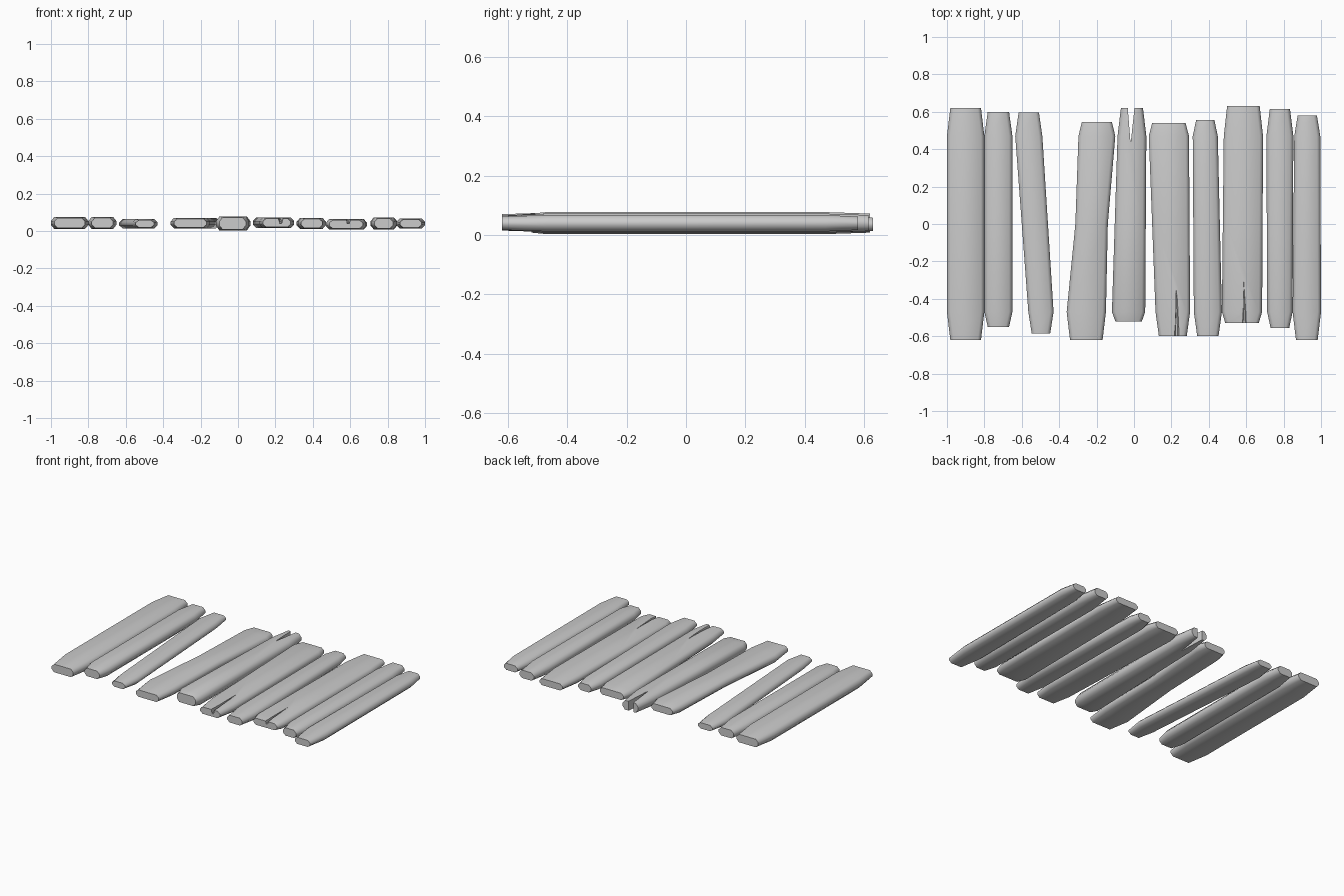
import bpy, bmesh, math

if "Cube" in bpy.data.objects:
    bpy.data.objects.remove(bpy.data.objects["Cube"])


def mesh_object(name, rings):
    """Loft closed rings of points into a capped solid."""
    bm = bmesh.new()
    loops = [[bm.verts.new(p) for p in ring] for ring in rings]
    n = len(loops[0])
    for a, b in zip(loops, loops[1:]):
        for i in range(n):
            j = (i + 1) % n
            bm.faces.new((a[i], a[j], b[j], b[i]))
    bm.faces.new(loops[0])
    bm.faces.new(loops[-1])
    bmesh.ops.recalc_face_normals(bm, faces=bm.faces)
    me = bpy.data.meshes.new(name)
    bm.to_mesh(me)
    bm.free()
    ob = bpy.data.objects.new(name, me)
    bpy.context.collection.objects.link(ob)
    return ob


def section(y, xl, xr, z0, z1):
    """Octagonal worn-edge board section."""
    c = 0.018
    a, b = z0 + (z1 - z0) * 0.34, z0 + (z1 - z0) * 0.66
    return [(x, y, z) for x, z in (
        (xl + c, z0), (xr - c, z0), (xr, a), (xr, b),
        (xr - c, z1), (xl + c, z1), (xl, b), (xl, a))]


def plank(name, back, front, z0, z1, bl, br, fl, fr, bulge=0.0):
    """Board running back to front; ends taper in beyond the shoulders."""
    t, d, s = 0.018, 0.005, 0.47
    return mesh_object(name, [
        section(back, bl + t, br - t, z0 + d, z1 - d),
        section(s, bl, br, z0, z1),
        section(0, (bl + fl) / 2 - bulge, (br + fr) / 2 + bulge, z0, z1),
        section(-s, fl, fr, z0, z1),
        section(front, fl + t, fr - t, z0 + d, z1 - d)])


def split(ob, x_end, y_end, x_tip, y_tip, half, through=False):
    """Cut a tapering crack into a board end."""
    low, tip, k = (-.05, -.05, 1) if through else (.038, .06, .2)

    def ring(x, y, w, z):
        return [(x - w, y, .12), (x + w, y, .12), (x + w * k, y, z), (x - w * k, y, z)]
    cutter = mesh_object(ob.name + "_crack_cutter", [
        ring(x_end, y_end, half, low), ring(x_tip, y_tip, .001, tip)])
    mod = ob.modifiers.new("crack", 'BOOLEAN')
    mod.operation, mod.solver, mod.object = 'DIFFERENCE', 'EXACT', cutter
    bpy.context.view_layer.objects.active = ob
    bpy.ops.object.modifier_apply(modifier=mod.name)
    bpy.data.objects.remove(cutter)


# Boards left to right: back y, front y, bottom, top, x edges at back and front
boards = [
    (.62, -.62, .01, .075, -1, -.8, -1, -.8),
    (.6, -.55, .01, .075, -.8, -.65, -.8, -.65),
    (.595, -.585, .013, .063, -.635, -.49, -.565, -.43),
    (.545, -.62, .013, .07, -.297, -.1, -.36, -.15, -.015),
    (.62, -.52, .003, .077, -.088, .066, -.118, .06),
    (.54, -.6, .015, .072, .079, .294, .115, .3),
    (.555, -.6, .01, .07, .314, .448, .32, .47),
    (.63, -.53, .008, .063, .48, .69, .47, .685),
    (.615, -.555, .008, .072, .708, .852, .712, .848),
    (.58, -.62, .012, .067, .857, .996, .848, 1),
]
planks = [plank(f"plank_{i + 1}", *b) for i, b in enumerate(boards)]

# Split board end and two shallow cracks
split(planks[4], -.015, .64, -.018, .44, .02, through=True)
split(planks[5], .228, -.62, .225, -.35, .03)
split(planks[7], .59, -.55, .585, -.3, .03)

# Soft shading along the boards
for ob in planks:
    bpy.ops.object.select_all(action='DESELECT')
    ob.select_set(True)
    bpy.context.view_layer.objects.active = ob
    bpy.ops.object.shade_smooth_by_angle(angle=math.radians(62))
